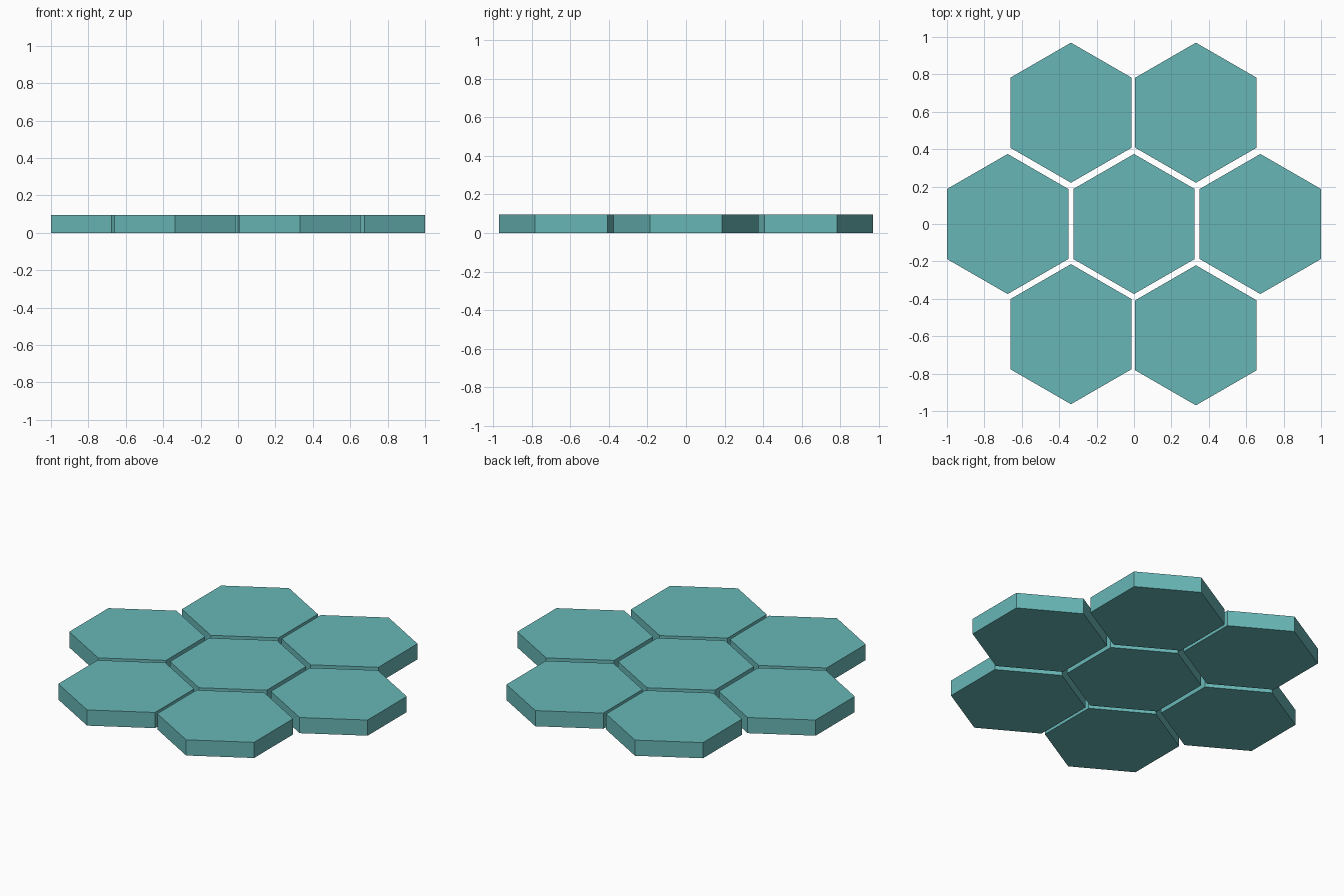
import bpy
import math

if "Cube" in bpy.data.objects:
    bpy.data.objects.remove(bpy.data.objects["Cube"])

RADIUS = 0.3745   # centre to corner
HEIGHT = 0.095

mat = bpy.data.materials.new("teal")
mat.diffuse_color = (0.14, 0.47, 0.47, 1.0)
mat.use_nodes = True
mat.node_tree.nodes["Principled BSDF"].inputs["Base Color"].default_value = mat.diffuse_color


def hex_tile(name, x, y):
    """Flat hexagonal prism with corners pointing along y, standing on z = 0."""
    ring = [(RADIUS * math.sin(math.radians(60 * i)),
             RADIUS * math.cos(math.radians(60 * i))) for i in range(5, -1, -1)]
    verts = [(px, py, z) for z in (0, HEIGHT) for px, py in ring]
    faces = [tuple(range(5, -1, -1)), tuple(range(6, 12))]
    faces += [(i, (i + 1) % 6, (i + 1) % 6 + 6, i + 6) for i in range(6)]
    mesh = bpy.data.meshes.new(name)
    mesh.from_pydata(verts, [], faces)
    mesh.materials.append(mat)
    tile = bpy.data.objects.new(name, mesh)
    tile.location = (x, y, 0)
    bpy.context.collection.objects.link(tile)


# One tile in the middle, six around it with narrow gaps
tiles = {
    "tile_centre": (0, 0),
    "tile_left": (-0.6755, 0),
    "tile_right": (0.6755, 0),
    "tile_back_left": (-0.337, 0.595),
    "tile_back_right": (0.331, 0.595),
    "tile_front_left": (-0.337, -0.589),
    "tile_front_right": (0.331, -0.595),
}
for name, (x, y) in tiles.items():
    hex_tile(name, x, y)
